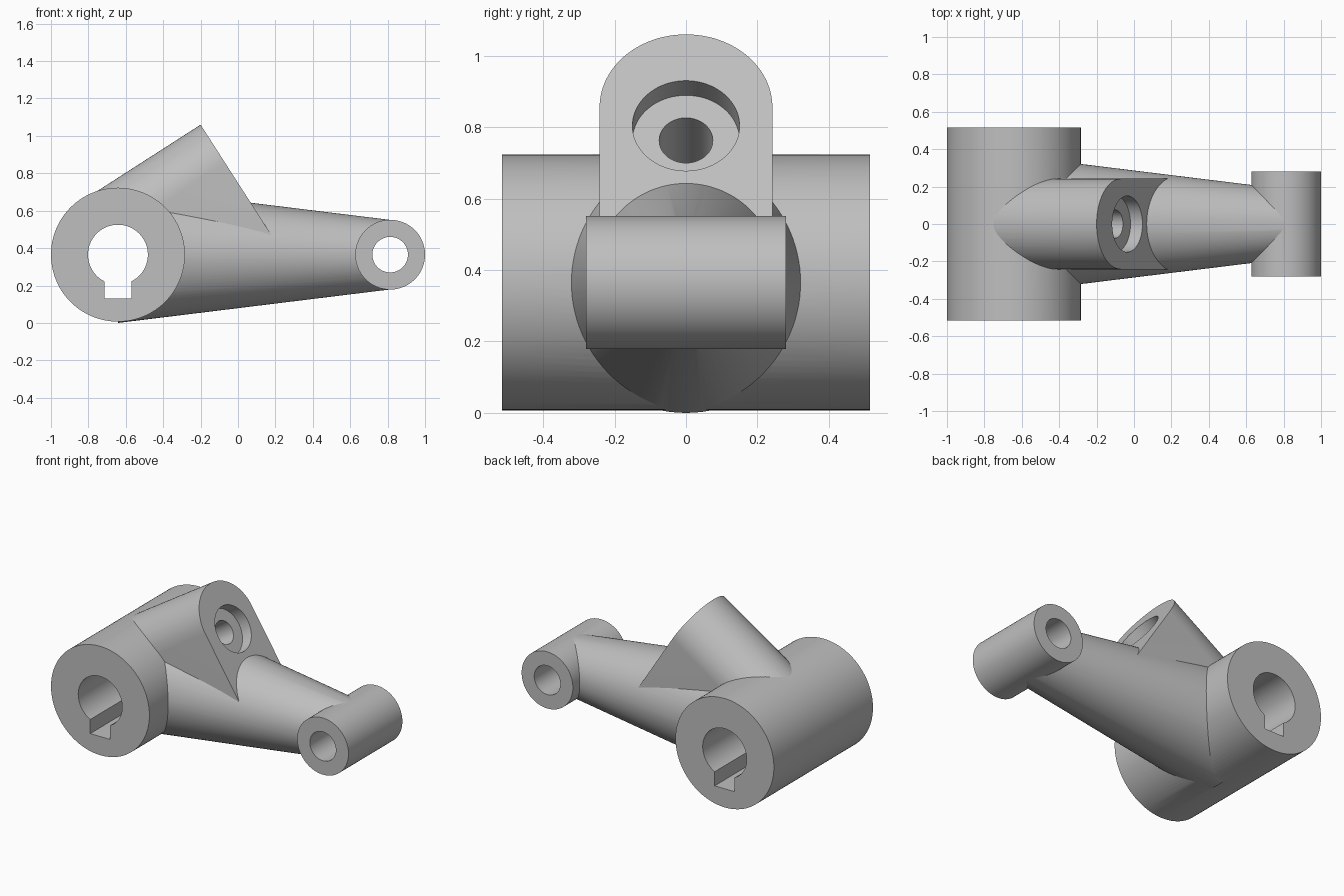
import bpy
import bmesh
from math import cos, sin, pi, radians
from mathutils import Matrix, Vector

cube = bpy.data.objects.get("Cube")
if cube:
    bpy.data.objects.remove(cube, do_unlink=True)

AXIS_Z = 0.365                                # height of both bores and the arm
HUB = Vector((-0.642, 0, AXIS_Z))
EYE = Vector((0.8135, 0, AXIS_Z))
# Boss frame: origin at its top edge, local X down the face, local Z out of it
BOSS = Matrix.Translation((-0.2, 0, 1.06)) @ Matrix.Rotation(radians(57.3), 4, 'Y')
SEAT = BOSS @ Vector((0.304, 0, 0))           # bolt hole centre on the face
OUT = (BOSS.to_3x3() @ Vector((0, 0, 1))).normalized()


def to_object(name, bm):
    bmesh.ops.recalc_face_normals(bm, faces=bm.faces)
    mesh = bpy.data.meshes.new(name)
    bm.to_mesh(mesh)
    bm.free()
    obj = bpy.data.objects.new(name, mesh)
    bpy.context.collection.objects.link(obj)
    return obj


def rod(name, start, end, r1, r2=None, sides=96):
    """Cylinder or cone between two points."""
    d = end - start
    m = Matrix.Translation((start + end) / 2) @ d.to_track_quat('Z', 'Y').to_matrix().to_4x4()
    bm = bmesh.new()
    bmesh.ops.create_cone(bm, cap_ends=True, segments=sides, radius1=r1,
                          radius2=r1 if r2 is None else r2, depth=d.length, matrix=m)
    return to_object(name, bm)


def cross_rod(name, centre, radius, half):
    """Cylinder lying along y."""
    offset = Vector((0, half, 0))
    return rod(name, centre - offset, centre + offset, radius)


def box(name, centre, size):
    bm = bmesh.new()
    bmesh.ops.create_cube(bm, size=1, matrix=Matrix.LocRotScale(centre, None, Vector(size)))
    return to_object(name, bm)


def slanted_boss():
    """Round-topped block, trimmed flat where it is buried in the arm."""
    r, steps = 0.242, 48
    outline = [(r - r * sin(pi * i / steps), -r * cos(pi * i / steps)) for i in range(steps + 1)]
    outline += [(1.2, r), (1.2, -r)]
    bm = bmesh.new()
    face = bm.faces.new([bm.verts.new((x, y, 0)) for x, y in outline])
    ext = bmesh.ops.extrude_face_region(bm, geom=[face])
    moved = [g for g in ext["geom"] if isinstance(g, bmesh.types.BMVert)]
    bmesh.ops.translate(bm, verts=moved, vec=(0, 0, -0.75))
    bmesh.ops.transform(bm, matrix=BOSS, verts=bm.verts)
    cut = bmesh.ops.bisect_plane(bm, geom=bm.verts[:] + bm.edges[:] + bm.faces[:],
                                 plane_co=(0, 0, 0.42), plane_no=(0, 0, -1), clear_outer=True)
    rim = [g for g in cut["geom_cut"] if isinstance(g, bmesh.types.BMEdge)]
    bmesh.ops.holes_fill(bm, edges=rim, sides=0)
    return to_object("slanted_boss", bm)


# Solid parts
body = cross_rod("lever_body", HUB, 0.358, 0.515)
arm = rod("tapered_arm", HUB, EYE, 0.365, 0.186)
eye = cross_rod("end_eye", EYE, 0.1865, 0.28)
solids = [arm, eye, slanted_boss()]

# Bores, keyway and counterbored bolt hole
cutters = [
    cross_rod("hub_bore", HUB, 0.16, 0.7),
    box("keyway", HUB - Vector((0, 0, 0.118)), (0.145, 1.4, 0.235)),
    cross_rod("eye_bore", EYE, 0.095, 0.5),
    rod("counterbore", SEAT - OUT * 0.076, SEAT + OUT * 0.1, 0.15),
    rod("bolt_hole", SEAT - OUT * 0.68, SEAT + OUT * 0.05, 0.075),
]

for tools, operation in ((solids, 'UNION'), (cutters, 'DIFFERENCE')):
    for tool in tools:
        tool.hide_render = True
        mod = body.modifiers.new(tool.name, 'BOOLEAN')
        mod.operation = operation
        mod.solver = 'EXACT'
        mod.object = tool

# Bake the booleans and drop the helpers
bpy.context.view_layer.update()
graph = bpy.context.evaluated_depsgraph_get()
result = bpy.data.meshes.new_from_object(body.evaluated_get(graph))
body.modifiers.clear()
body.data = result
for tool in solids + cutters:
    bpy.data.objects.remove(tool, do_unlink=True)

# Plain grey metal
grey = bpy.data.materials.new("plain_grey")
grey.use_nodes = True
colour = (0.52, 0.52, 0.52, 1)
grey.diffuse_color = colour
grey.node_tree.nodes["Principled BSDF"].inputs["Base Color"].default_value = colour
body.data.materials.clear()
body.data.materials.append(grey)

for o in bpy.context.selected_objects:
    o.select_set(False)
body.select_set(True)
bpy.context.view_layer.objects.active = body
bpy.ops.object.shade_smooth_by_angle(angle=radians(15))
